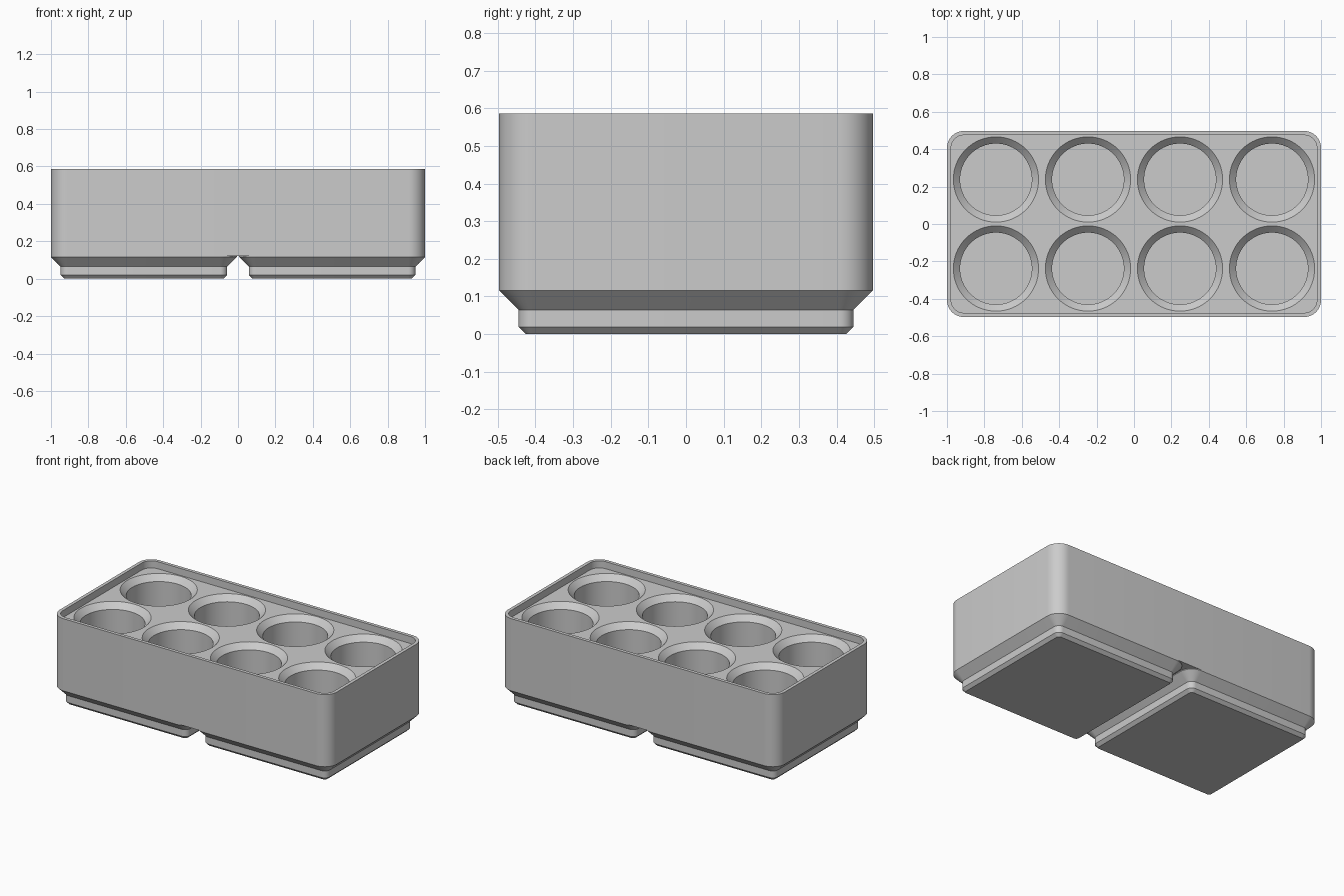
import bpy, bmesh, math
from mathutils import Vector

if "Cube" in bpy.data.objects:
    bpy.data.objects.remove(bpy.data.objects["Cube"], do_unlink=True)

grey = bpy.data.materials.new("light_grey")
grey.use_nodes = True
colour = (0.6, 0.6, 0.6, 1)
grey.diffuse_color = colour
grey.node_tree.nodes["Principled BSDF"].inputs["Base Color"].default_value = colour


def rounded_rect(hx, hy, r, z, n=10):
    """Points of a rounded rectangle, counter-clockwise."""
    pts = []
    for k, (sx, sy) in enumerate([(1, 1), (-1, 1), (-1, -1), (1, -1)]):
        for i in range(n + 1):
            a = math.pi / 2 * (k + i / n)
            pts.append(Vector((sx * (hx - r) + r * math.cos(a),
                               sy * (hy - r) + r * math.sin(a), z)))
    return pts


def circle(r, z, n=64):
    return [Vector((r * math.cos(2 * math.pi * i / n),
                    r * math.sin(2 * math.pi * i / n), z)) for i in range(n)]


def loft(name, rings, location=(0, 0, 0)):
    """Skin a stack of equal-sized rings and cap both ends."""
    bm = bmesh.new()
    loops = [[bm.verts.new(p) for p in ring] for ring in rings]
    for low, high in zip(loops, loops[1:]):
        for i in range(len(low)):
            j = (i + 1) % len(low)
            bm.faces.new((low[i], low[j], high[j], high[i]))
    bm.faces.new(loops[0][::-1])
    bm.faces.new(loops[-1])
    bmesh.ops.recalc_face_normals(bm, faces=bm.faces)
    mesh = bpy.data.meshes.new(name)
    bm.to_mesh(mesh)
    bm.free()
    mesh.materials.append(grey)
    obj = bpy.data.objects.new(name, mesh)
    obj.location = location
    bpy.context.collection.objects.link(obj)
    return obj


def smooth(obj):
    bpy.ops.object.select_all(action='DESELECT')
    obj.select_set(True)
    bpy.context.view_layer.objects.active = obj
    bpy.ops.object.shade_smooth_by_angle(angle=math.radians(30))


HX, HY, R = 1.0, 0.497, 0.09
BASE, DECK, TOP = 0.121, 0.54, 0.586
LIP = 0.022

# Block with a thin raised lip around its top
body = loft("holder_body", [
    rounded_rect(HX, HY, R, BASE),
    rounded_rect(HX, HY, R, TOP),
    rounded_rect(HX - LIP, HY - LIP, R - LIP, TOP),
    rounded_rect(HX - LIP, HY - LIP, R - LIP, DECK),
])

# Eight round pockets with chamfered mouths
POCKET_R, CHAMFER, FLOOR = 0.192, 0.036, 0.17
for ix in range(4):
    for y in (-0.238, 0.238):
        cutter = loft("pocket_cutter", [
            circle(POCKET_R, FLOOR),
            circle(POCKET_R, DECK - CHAMFER),
            circle(POCKET_R + CHAMFER, DECK),
            circle(POCKET_R + CHAMFER, DECK + 0.03),
        ], ((ix - 1.5) * 0.492, y, 0))
        cutter.hide_render = True
        mod = body.modifiers.new("pocket", 'BOOLEAN')
        mod.operation = 'DIFFERENCE'
        mod.solver = 'EXACT'
        mod.object = cutter
        bpy.ops.object.select_all(action='DESELECT')
        body.select_set(True)
        bpy.context.view_layer.objects.active = body
        bpy.ops.object.modifier_apply(modifier=mod.name)
        bpy.data.objects.remove(cutter, do_unlink=True)
smooth(body)

# Two stepped feet
for side, name in ((-1, "right_foot"), (1, "left_foot")):
    foot = loft(name, [
        rounded_rect(0.426, 0.426, 0.019, 0),
        rounded_rect(0.445, 0.445, 0.038, 0.019),
        rounded_rect(0.445, 0.445, 0.038, 0.064),
        rounded_rect(HY, HY, R, 0.116),
        rounded_rect(HY, HY, R, BASE),
    ], (side * 0.503, 0, 0))
    smooth(foot)
